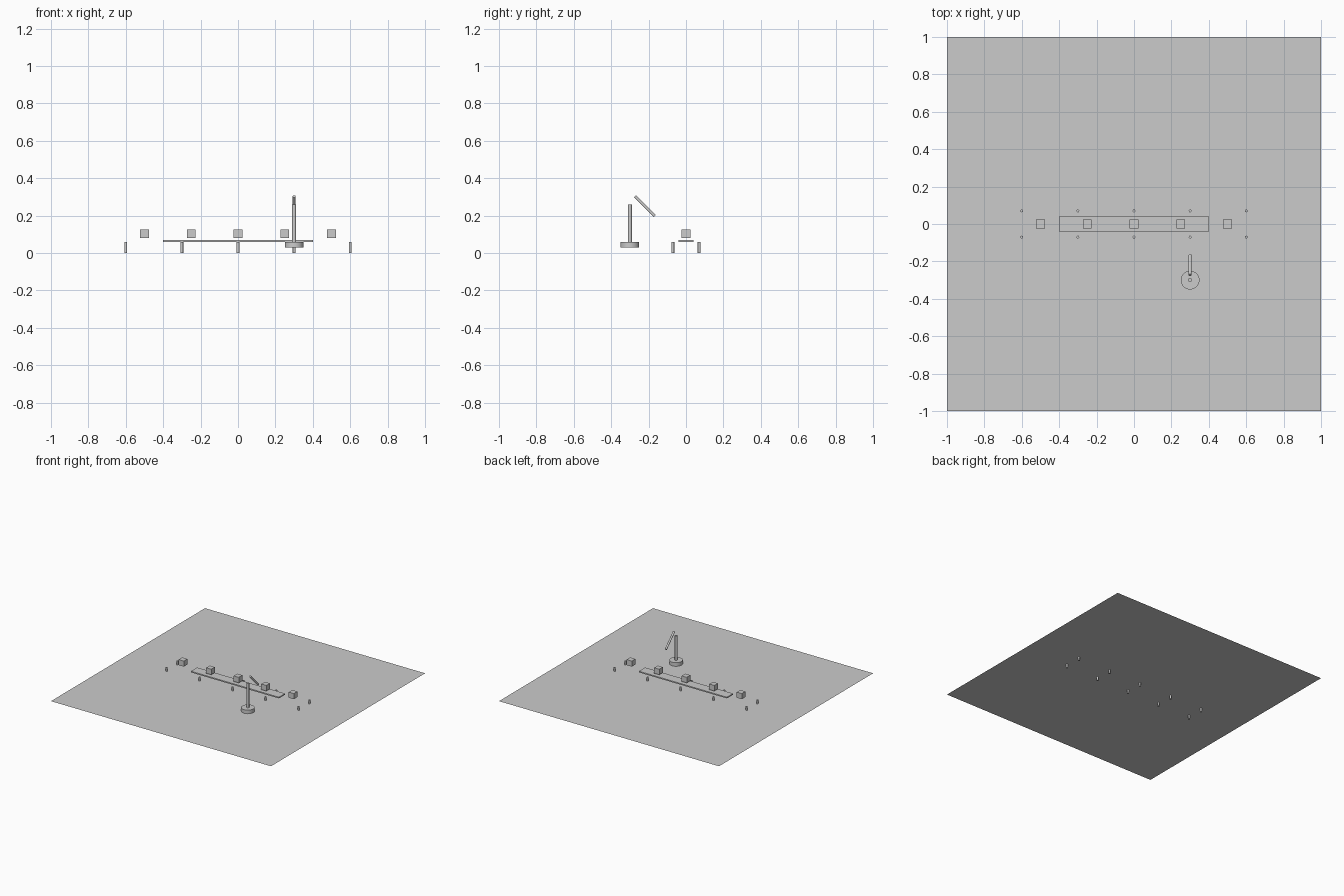
import bpy
import math

if "Cube" in bpy.data.objects:
    bpy.data.objects.remove(bpy.data.objects["Cube"])


def box(name, loc, size):
    bpy.ops.mesh.primitive_cube_add(size=1, location=loc)
    ob = bpy.context.object
    ob.name = name
    ob.scale = size
    bpy.ops.object.transform_apply(location=False, rotation=False, scale=True)
    return ob


def rod(name, loc, radius, depth, tilt=0.0):
    bpy.ops.mesh.primitive_cylinder_add(vertices=32, radius=radius, depth=depth,
                                        location=loc, rotation=(tilt, 0, 0))
    ob = bpy.context.object
    ob.name = name
    bpy.ops.object.shade_smooth_by_angle(angle=math.radians(30))
    return ob


FLOOR_Z = 0.03

# Thin floor sheet; the posts poke through it
bpy.ops.mesh.primitive_plane_add(size=2, location=(0, 0, FLOOR_Z))
bpy.context.object.name = "floor"

# Conveyor belt
box("conveyor_belt", (0, 0, 0.065), (0.8, 0.08, 0.01))

# Support posts in two rows
for i in range(5):
    for side, y in (("front", -0.07), ("back", 0.07)):
        rod(f"{side}_post_{i + 1}", (-0.6 + 0.3 * i, y, 0.03), 0.0075, 0.06)

# Row of parcels above the belt
for i in range(5):
    box(f"parcel_{i + 1}", (-0.5 + 0.25 * i, 0, 0.103), (0.046, 0.046, 0.046))

# Robot arm: base, column and tilted arm
rod("robot_base", (0.3, -0.3, 0.045), 0.05, 0.03)
rod("robot_column", (0.3, -0.3, 0.16), 0.0105, 0.2)
rod("robot_arm", (0.3, -0.22, 0.25), 0.008, 0.15, math.radians(45))
